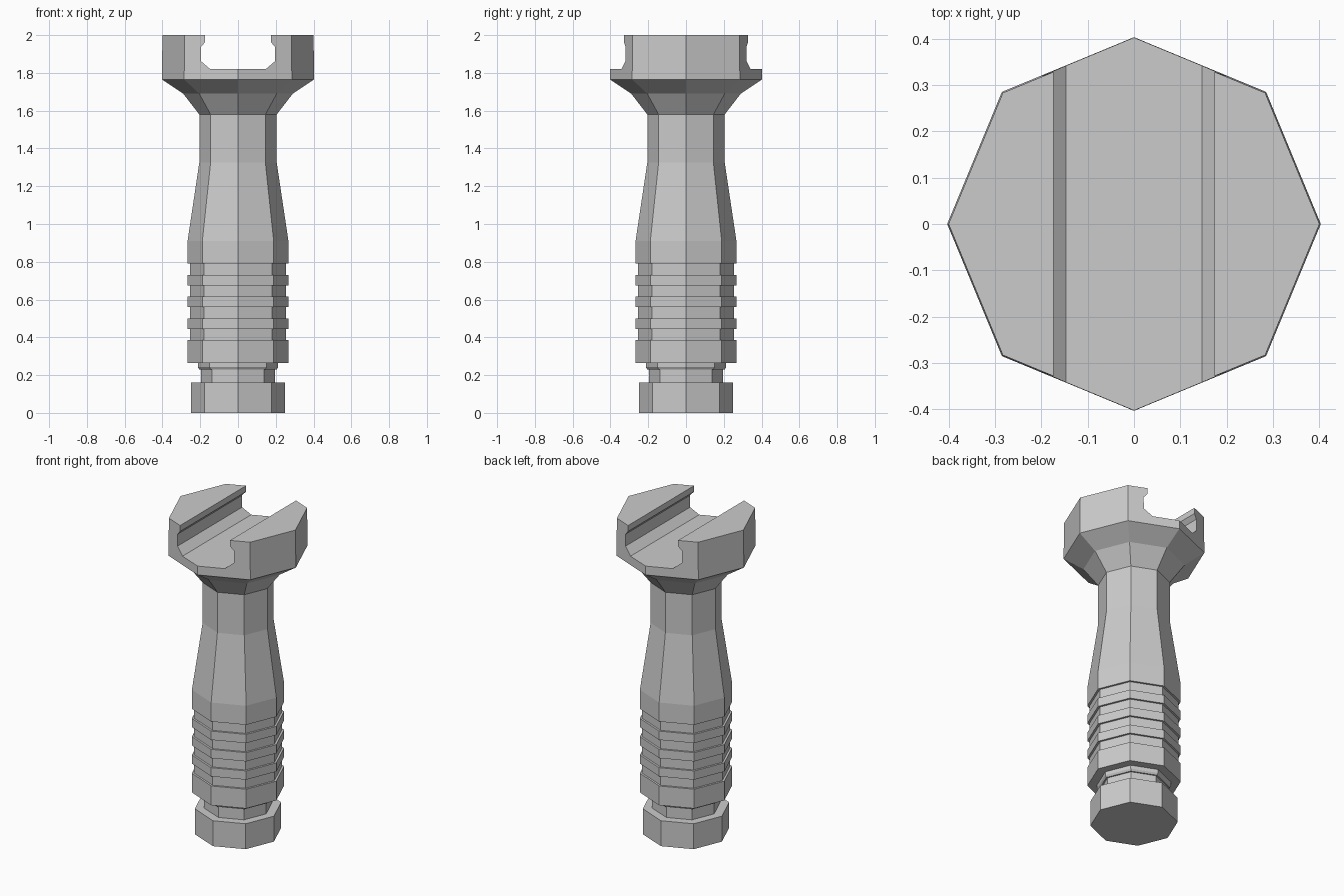
import bpy, bmesh
from math import cos, sin, tau

if "Cube" in bpy.data.objects:
    bpy.data.objects.remove(bpy.data.objects["Cube"])

GREY = (0.6, 0.6, 0.6, 1)
grey = bpy.data.materials.new("plain grey")
grey.use_nodes = True
grey.diffuse_color = GREY
grey.node_tree.nodes["Principled BSDF"].inputs["Base Color"].default_value = GREY


def finish(name, bm):
    bmesh.ops.recalc_face_normals(bm, faces=bm.faces)
    mesh = bpy.data.meshes.new(name)
    bm.to_mesh(mesh)
    bm.free()
    mesh.materials.append(grey)
    obj = bpy.data.objects.new(name, mesh)
    bpy.context.collection.objects.link(obj)
    return obj


def turned(name, profile, sides=8):
    """Closed faceted solid from (radius, height) pairs, bottom to top."""
    bm = bmesh.new()
    rings = [[bm.verts.new((r * cos(tau * i / sides), r * sin(tau * i / sides), z))
              for i in range(sides)] for r, z in profile]
    for low, high in zip(rings, rings[1:]):
        for i in range(sides):
            j = (i + 1) % sides
            bm.faces.new((low[i], low[j], high[j], high[i]))
    bm.faces.new(rings[0][::-1])
    bm.faces.new(rings[-1])
    return finish(name, bm)


# Foot knob with its narrow neck and chamfered collar
turned("foot_knob", [(0.25, 0), (0.25, 0.16), (0.196, 0.16), (0.196, 0.23),
                     (0.205, 0.23), (0.213, 0.242), (0.213, 0.264)])

# Grip: four grooves between ridges, then a tapering shaft
RIDGE, GROOVE = 0.267, 0.254
grip = [(RIDGE, 0.264)]
for k in range(4):
    z = 0.385 + k * 0.115
    grip += [(RIDGE, z), (GROOVE, z), (GROOVE, z + 0.06), (RIDGE, z + 0.06)]
grip += [(RIDGE, 0.91), (0.205, 1.325), (0.205, 1.58)]
turned("grip", grip)

# Flared clamp head
head = turned("clamp_head", [(0.205, 1.58), (0.29, 1.69), (0.403, 1.765), (0.4, 2.0)])

# Rail slot cutter running front to back, with undercut walls
half = [(0.147, 1.82), (0.196, 1.862), (0.196, 1.937), (0.174, 1.963), (0.174, 2.1)]
outline = half + [(-x, z) for x, z in reversed(half)]
bm = bmesh.new()
front = bm.faces.new([bm.verts.new((x, -0.6, z)) for x, z in outline])
extruded = bmesh.ops.extrude_face_region(bm, geom=[front], use_keep_orig=True)
bmesh.ops.translate(bm, vec=(0, 1.2, 0),
                    verts=[v for v in extruded["geom"] if isinstance(v, bmesh.types.BMVert)])
cutter = finish("slot_cutter", bm)
cutter.hide_render = True
cutter.display_type = 'WIRE'

cut = head.modifiers.new("rail slot", 'BOOLEAN')
cut.operation = 'DIFFERENCE'
cut.solver = 'EXACT'
cut.object = cutter
